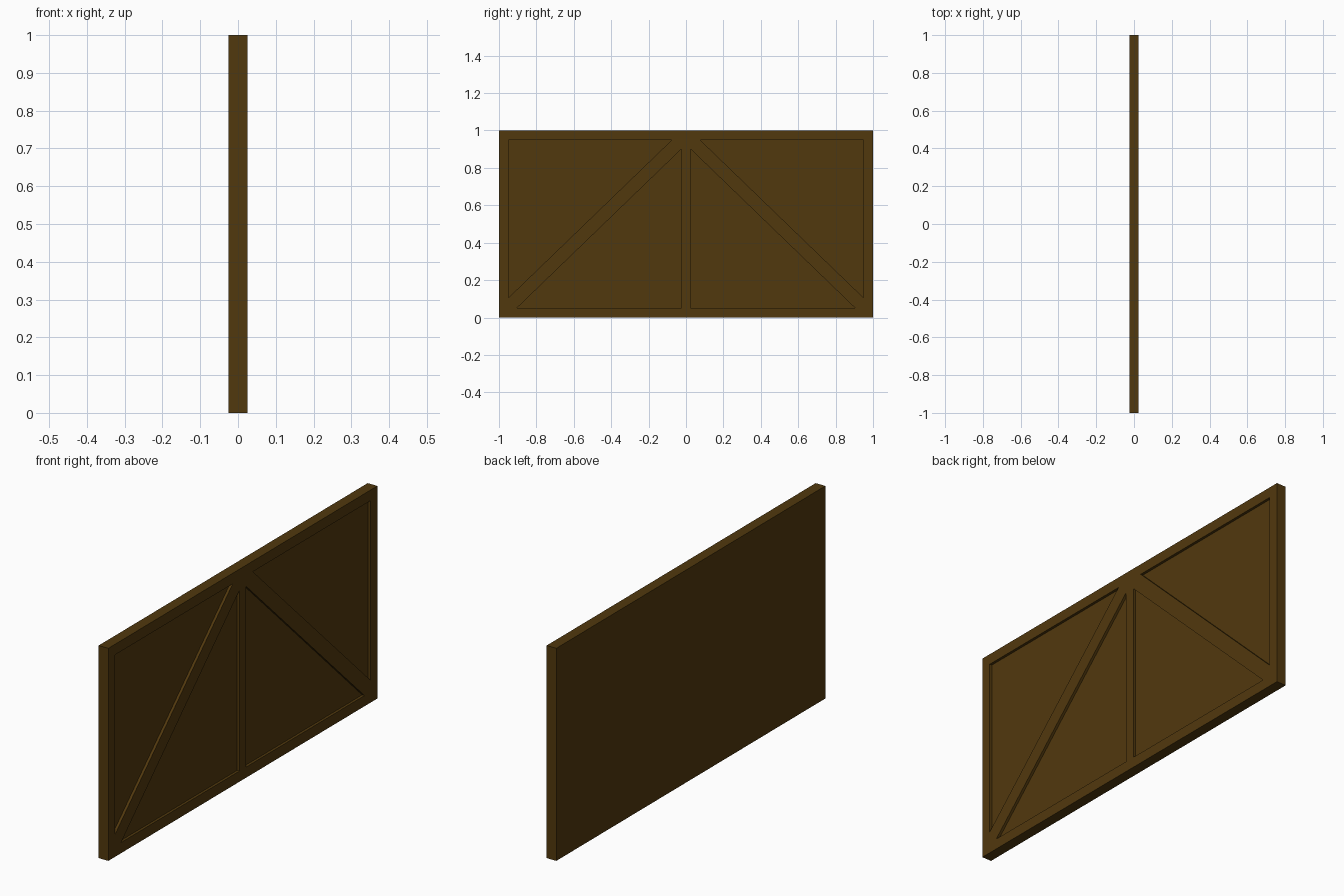
import bpy, bmesh

if "Cube" in bpy.data.objects:
    bpy.data.objects.remove(bpy.data.objects["Cube"])

wood = bpy.data.materials.new("dark brown wood")
wood.diffuse_color = (0.083, 0.040, 0.004, 1)
wood.use_nodes = True
wood.node_tree.nodes["Principled BSDF"].inputs["Base Color"].default_value = wood.diffuse_color

HALF_THICK = 0.025
RECESS_X = 0.0125  # floor of the recessed panels


def prism(bm, outline, x0, x1):
    """Extrude a (y, z) outline along x."""
    face = bm.faces.new([bm.verts.new((x0, y, z)) for y, z in outline])
    ext = bmesh.ops.extrude_face_region(bm, geom=[face])
    moved = [v for v in ext["geom"] if isinstance(v, bmesh.types.BMVert)]
    bmesh.ops.translate(bm, verts=moved, vec=(x1 - x0, 0, 0))


def make_object(name, outlines, x0, x1):
    bm = bmesh.new()
    for outline in outlines:
        prism(bm, outline, x0, x1)
    bmesh.ops.recalc_face_normals(bm, faces=bm.faces)
    mesh = bpy.data.meshes.new(name)
    bm.to_mesh(mesh)
    bm.free()
    mesh.materials.append(wood)
    obj = bpy.data.objects.new(name, mesh)
    bpy.context.collection.objects.link(obj)
    return obj


# Solid gate slab
gate = make_object("gate_panel", [[(-1, 0), (1, 0), (1, 1), (-1, 1)]],
                   -HALF_THICK, HALF_THICK)

# Triangular recesses between frame, middle post and diagonal braces, mirrored in y
outer = [(0.95, 0.95), (0.95, 0.105), (0.075, 0.95)]
inner = [(0.025, 0.05), (0.025, 0.90), (0.905, 0.05)]
recesses = [[(s * y, z) for y, z in tri] for s in (-1, 1) for tri in (outer, inner)]
cutter = make_object("recess_cutter", recesses, RECESS_X, 0.1)
cutter.hide_render = True

# Cut the recesses and drop the cutter
cut = gate.modifiers.new("recesses", 'BOOLEAN')
cut.operation = 'DIFFERENCE'
cut.solver = 'EXACT'
cut.object = cutter
bpy.context.view_layer.update()
deps = bpy.context.evaluated_depsgraph_get()
result = bpy.data.meshes.new_from_object(gate.evaluated_get(deps))
gate.modifiers.clear()
gate.data = result
bpy.data.objects.remove(cutter)
